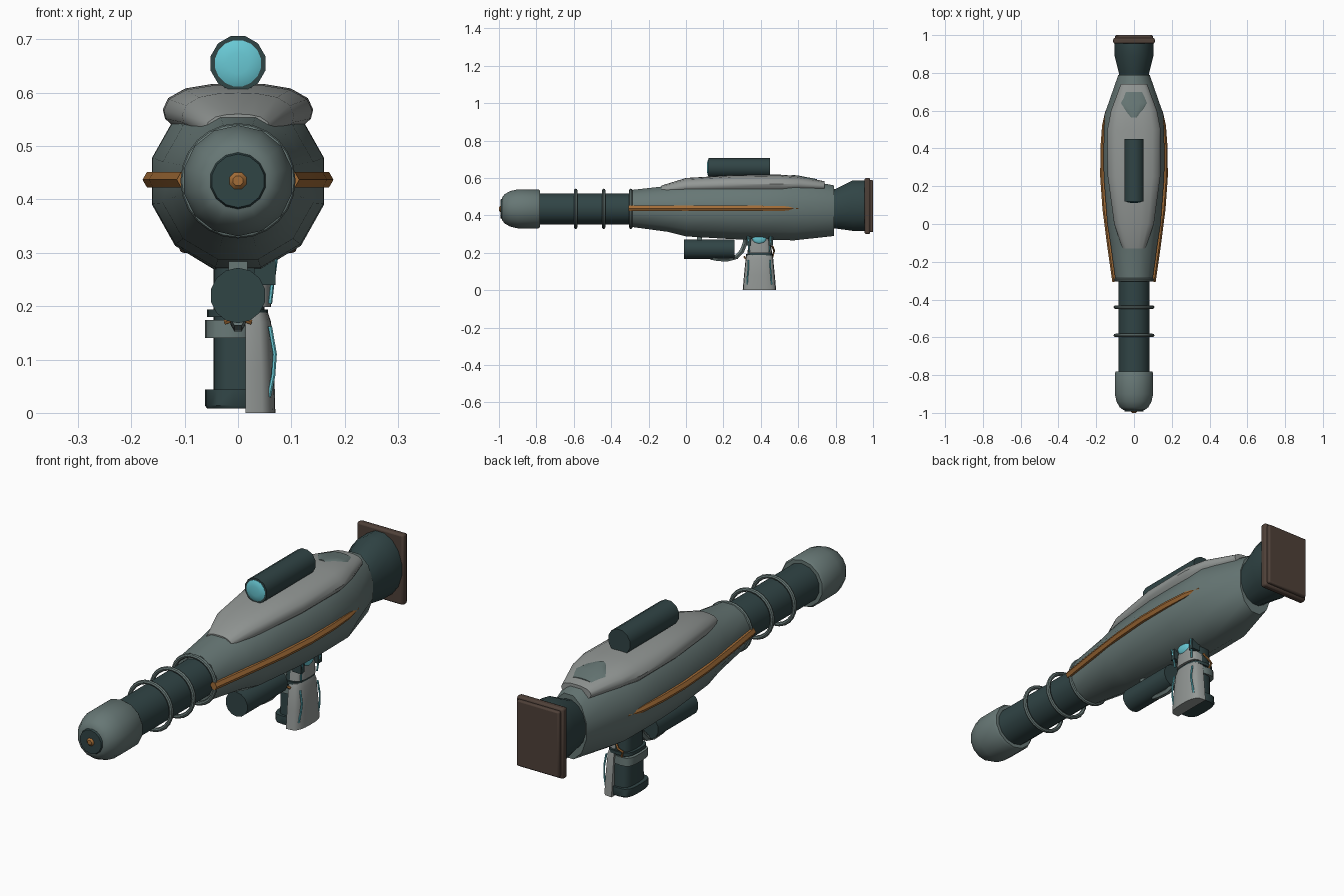
import bpy, bmesh, math
from mathutils import Vector

if "Cube" in bpy.data.objects:
    bpy.data.objects.remove(bpy.data.objects["Cube"])


def material(name, rgb):
    m = bpy.data.materials.new(name)
    m.diffuse_color = (*rgb, 1)
    m.use_nodes = True
    m.node_tree.nodes["Principled BSDF"].inputs["Base Color"].default_value = m.diffuse_color
    return m


BODY = material("grey green", (0.135, 0.185, 0.178))
PLATE = material("light grey", (0.29, 0.31, 0.30))
DARK = material("dark teal", (0.030, 0.058, 0.060))
ORANGE = material("burnt orange", (0.36, 0.15, 0.038))
BROWN = material("dark brown", (0.078, 0.052, 0.040))
CYAN = material("cyan", (0.14, 0.58, 0.66))
AXIS = 0.435


def smooth(ob, mat, angle=38):
    ob.data.materials.clear()
    ob.data.materials.append(mat)
    bpy.ops.object.select_all(action='DESELECT')
    ob.select_set(True)
    bpy.context.view_layer.objects.active = ob
    bpy.ops.object.shade_smooth_by_angle(angle=math.radians(angle))
    return ob


def loft(name, sections, mat, angle=38):
    """Skin matching closed sections and cap both ends."""
    bm = bmesh.new()
    rows = [[bm.verts.new(p) for p in s] for s in sections]
    n = len(rows[0])
    for a, b in zip(rows, rows[1:]):
        for i in range(n):
            j = (i + 1) % n
            bm.faces.new((a[i], a[j], b[j], b[i]))
    bm.faces.new(rows[0])
    bm.faces.new(rows[-1])
    bmesh.ops.recalc_face_normals(bm, faces=bm.faces)
    me = bpy.data.meshes.new(name)
    bm.to_mesh(me)
    bm.free()
    ob = bpy.data.objects.new(name, me)
    bpy.context.collection.objects.link(ob)
    return smooth(ob, mat, angle)


def ring_y(y, rx, rz, cz, n, cx=0.0):
    pts = []
    for k in range(n):
        a = 2 * math.pi * (k + 0.5) / n
        pts.append((cx + rx * math.cos(a), y, cz + rz * math.sin(a)))
    return pts


def lathe(name, profile, mat, cz=AXIS, n=14):
    """Round part along y from (y, radius) pairs."""
    return loft(name, [ring_y(y, r, r, cz, n) for y, r in profile], mat)


def box(name, lo, hi, mat, bevel=0.0):
    bpy.ops.mesh.primitive_cube_add(size=1)
    ob = bpy.context.object
    ob.name = name
    for v in ob.data.vertices:
        v.co = Vector([(a + b) / 2 + c * (b - a) for a, b, c in zip(lo, hi, v.co)])
    if bevel:
        m = ob.modifiers.new("bevel", 'BEVEL')
        m.width, m.segments = bevel, 2
    return smooth(ob, mat)


def tube(name, points, radius, mat, taper=None, res=1):
    cu = bpy.data.curves.new(name, 'CURVE')
    cu.dimensions = '3D'
    cu.bevel_depth, cu.bevel_resolution, cu.use_fill_caps = radius, res, True
    sp = cu.splines.new('POLY')
    sp.points.add(len(points) - 1)
    for i, p in enumerate(points):
        sp.points[i].co = (*p, 1)
        sp.points[i].radius = taper[i] if taper else 1
    ob = bpy.data.objects.new(name, cu)
    bpy.context.collection.objects.link(ob)
    bpy.ops.object.select_all(action='DESELECT')
    ob.select_set(True)
    bpy.context.view_layer.objects.active = ob
    bpy.ops.object.convert(target='MESH')
    return smooth(bpy.context.object, mat)


# Main hull: y, half width, half height, centre height
hull = [(-0.285, .10, .10, .437), (-0.1, .125, .123, .435), (0, .141, .145, .432),
        (.25, .160, .163, .435), (.4, .161, .166, .434), (.58, .156, .168, .434),
        (.79, .083, .136, .425)]
loft("hull", [ring_y(y, rx * 1.035, rz * 1.03, cz, 12) for y, rx, rz, cz in hull], BODY)

# Saddle plate over the hull, plus a worn patch at its rear
half = [(.85, 0), (.97, .2), (1, .4), (.93, .66), (.7, .88), (.35, .98)]
outline = half + [(0, 1)] + [(-u, v) for u, v in reversed(half)]


def saddle(y, w, top, low):
    return [(w * u, y, low + (top - low) * v) for u, v in outline]


loft("saddle_plate", [saddle(-.13, .06, .560, .515), saddle(0, .105, .600, .53),
                      saddle(.25, .139, .615, .535), saddle(.5, .141, .618, .535),
                      saddle(.6, .122, .610, .54), saddle(.74, .07, .583, .54)], PLATE)
loft("worn_patch", [saddle(.565, .02, .6165, .59), saddle(.60, .055, .6135, .59),
                    saddle(.64, .08, .6055, .57), saddle(.70, .055, .594, .56)], BODY)

# Barrel, muzzle cap and tip
lathe("barrel", [(-.8, .083), (-.25, .083)], DARK)
lathe("muzzle_cap", [(-.985, .058), (-.97, .078), (-.94, .095), (-.90, .104),
                     (-.79, .104), (-.78, .098)], BODY)
lathe("muzzle_disc", [(-.993, .05), (-.98, .055)], DARK)
lathe("muzzle_tip", [(-1.0, .010), (-.99, .020)], ORANGE, n=8)

# Barrel rings
for y in (-.59, -.44, -.295):
    bpy.ops.mesh.primitive_torus_add(major_radius=.099, minor_radius=.009, major_segments=24,
                                     minor_segments=8, location=(0, y, AXIS),
                                     rotation=(math.pi / 2, 0, 0))
    bpy.context.object.name = "barrel_ring"
    smooth(bpy.context.object, BODY)

# Side rails
rail = [(.098, -.305), (.127, -.1), (.150, .08), (.162, .25), (.161, .4), (.154, .52), (.148, .6)]
for s in (-1, 1):
    tube("side_rail", [(s * x, y, .437) for x, y in rail], .017, ORANGE,
         [1, 1, 1, 1, 1, .9, .2])

# Flared tail and square end plate
tail = [(.77, .08, .105, .432), (.80, .082, .108, .436), (.89, .105, .137, .452),
        (.965, .105, .137, .452)]
loft("tail_flare", [ring_y(*t, 16) for t in tail], DARK)
box("end_plate", (-.11, .955, .30), (.11, .985, .60), BROWN, .008)
box("end_plate_back", (-.1, .98, .31), (.1, 1.0, .59), BROWN, .006)

# Sight with domed lens
lathe("sight", [(.12, .053), (.45, .053)], DARK, .655, 12)
lathe("sight_lens", [(.112, .020), (.115, .036), (.119, .044), (.13, .044)], CYAN, .655, 16)
box("sight_mount", (-.025, .16, .59), (.025, .41, .63), DARK)

# Lower canister with stalk and feed pipe
lathe("canister", [(-.01, .052), (.26, .052)], DARK, .22, 14)
box("canister_stalk", (-.018, .06, .25), (.018, .085, .32), BODY)
tube("feed_pipe", [(0, .13, .176), (0, .17, .168), (0, .22, .165), (0, .27, .178),
                   (0, .30, .21), (0, .315, .25), (0, .32, .30)], .014, BODY)


# Grip: oval sections stacked in height
def oval(z, x0, x1, y0, y1, n=16):
    cx, cy, rx, ry = (x0 + x1) / 2, (y0 + y1) / 2, (x1 - x0) / 2, (y1 - y0) / 2
    pts = []
    for k in range(n):
        a = 2 * math.pi * k / n
        c, s = math.cos(a), math.sin(a)
        pts.append((cx + rx * math.copysign(abs(c) ** .6, c),
                    cy + ry * math.copysign(abs(s) ** .6, s), z))
    return pts


def stack(name, rows, mat):
    return loft(name, [oval(*r) for r in rows], mat)


stack("grip_core", [(.02, -.046, .05, .322, .465), (.31, -.046, .05, .335, .455)], DARK)
stack("grip_heel", [(.008, -.058, .045, .315, .472), (.014, -.062, .045, .311, .476),
                    (.044, -.062, .045, .313, .474)], DARK)
stack("grip_band", [(.14, -.062, .03, .318, .468), (.174, -.062, .03, .32, .466)], BODY)
stack("grip_collar", [(.18, -.058, .056, .322, .466), (.194, -.058, .056, .322, .466)], DARK)


def shell(z, x1, y0, y1):
    # Half oval open toward the left
    cy, ry, x0 = (y0 + y1) / 2, (y1 - y0) / 2, .014
    pts = []
    for k in range(11):
        a = -math.pi / 2 + math.pi * k / 10
        c, s = max(0, math.cos(a)), math.sin(a)
        pts.append((x0 + (x1 - x0) * c ** .5, cy + ry * math.copysign(abs(s) ** .8, s), z))
    return pts


loft("grip_shell", [shell(0, .07, .303, .482), shell(.08, .068, .310, .475),
                    shell(.17, .062, .319, .466), shell(.188, .056, .325, .460)], PLATE)
loft("grip_upper_panel", [shell(.198, .062, .328, .460), shell(.245, .062, .334, .455),
                          shell(.285, .058, .34, .45)], PLATE)
for y in (.335, .452):
    box("upper_bracket", (.03, y - .012, .24), (.07, y + .012, .30), DARK)

# Glowing strips and button on the right side of the grip
for s in (-1, 1):
    tube("glow_strip", [(.058, .392 + s * .066, .03), (.066, .392 + s * .064, .07),
                        (.069, .392 + s * .060, .11), (.060, .392 + s * .058, .162)], .004, CYAN)
    tube("upper_glow_strip", [(.060, .392 + s * .054, .205), (.064, .392 + s * .057, .24),
                              (.071, .392 + s * .061, .29)], .004, CYAN)
bpy.ops.mesh.primitive_uv_sphere_add(segments=14, ring_count=8, location=(.056, .392, .278))
bpy.context.object.name = "glow_button"
bpy.context.object.scale = (.014, .038, .03)
smooth(bpy.context.object, CYAN)

# Small orange cables at the back of the grip
tube("grip_cable", [(-.02, .462, .175), (-.03, .468, .20), (-.01, .472, .21),
                    (.01, .462, .235)], .005, ORANGE)
tube("front_cable", [(-.025, .318, .17), (0, .312, .178), (.025, .318, .17)], .005, ORANGE)
